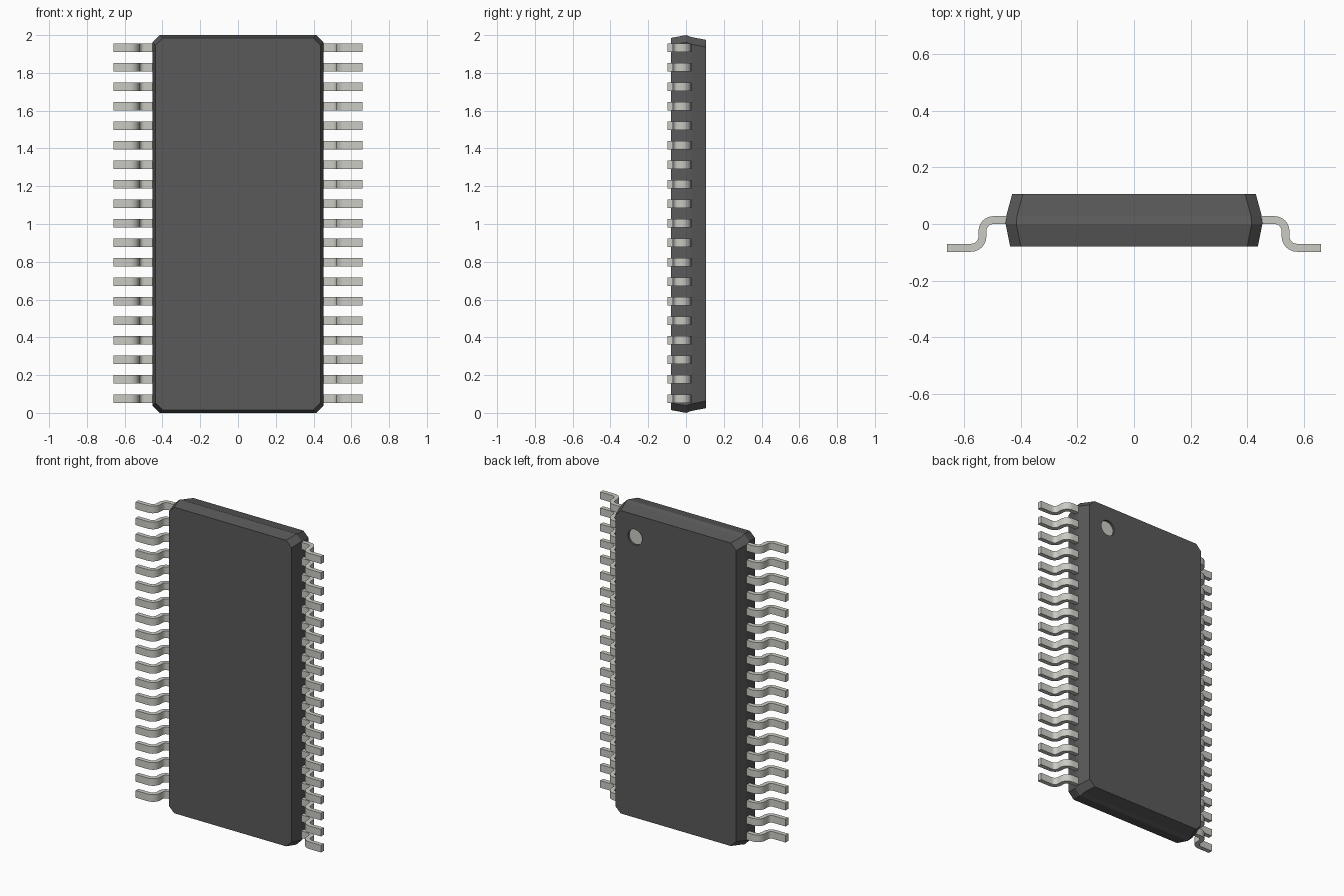
import bpy, bmesh, math
from mathutils import Matrix

if "Cube" in bpy.data.objects:
    bpy.data.objects.remove(bpy.data.objects["Cube"])


def material(name, rgb):
    m = bpy.data.materials.new(name)
    m.diffuse_color = (*rgb, 1)
    m.use_nodes = True
    m.node_tree.nodes["Principled BSDF"].inputs["Base Color"].default_value = m.diffuse_color
    return m


def make(name, bm, mat):
    bmesh.ops.recalc_face_normals(bm, faces=bm.faces)
    me = bpy.data.meshes.new(name)
    bm.to_mesh(me)
    bm.free()
    ob = bpy.data.objects.new(name, me)
    bpy.context.collection.objects.link(ob)
    if mat:
        me.materials.append(mat)
    return ob


def disc(name, y0, y1, radius, mat):
    bm = bmesh.new()
    place = Matrix.Translation((0.29, (y0 + y1) / 2, 1.83)) @ Matrix.Rotation(math.pi / 2, 4, 'X')
    bmesh.ops.create_cone(bm, cap_ends=True, segments=32, radius1=radius,
                          radius2=radius, depth=y1 - y0, matrix=place)
    return make(name, bm, mat)


def smooth(ob, degrees):
    bpy.ops.object.select_all(action='DESELECT')
    ob.select_set(True)
    bpy.context.view_layer.objects.active = ob
    bpy.ops.object.shade_smooth_by_angle(angle=math.radians(degrees))


plastic = material("dark_plastic", (0.1, 0.1, 0.1))
metal = material("tinned_metal", (0.6, 0.6, 0.56))

# Moulded body: chamfered rectangles lofted from front to back (y, side inset, end inset)
bm = bmesh.new()
rings = []
for y, ix, iz in [(-0.08, 0.018, 0.015), (0.0, 0.002, 0.0),
                  (0.028, 0.004, 0.01), (0.105, 0.025, 0.025)]:
    hx, hz, c = 0.455 - ix, 1.0 - iz, 0.038
    quarter = [(hx, hz - c), (hx - c, hz)]
    pts = (quarter + [(-x, z) for x, z in reversed(quarter)]
           + [(-x, -z) for x, z in quarter] + [(x, -z) for x, z in reversed(quarter)])
    rings.append([bm.verts.new((x, y, z + 1)) for x, z in pts])
for a, b in zip(rings, rings[1:]):
    for i in range(8):
        j = (i + 1) % 8
        bm.faces.new((a[i], a[j], b[j], b[i]))
bm.faces.new(rings[0])
bm.faces.new(rings[-1])
body = make("body", bm, plastic)

# Recessed orientation dot on the back
cutter = disc("dot_cutter", 0.09, 0.15, 0.05, None)
cut = body.modifiers.new("dot_recess", 'BOOLEAN')
cut.object = cutter
cut.operation = 'DIFFERENCE'
cut.solver = 'EXACT'
bpy.context.view_layer.objects.active = body
bpy.ops.object.modifier_apply(modifier=cut.name)
bpy.data.objects.remove(cutter)
disc("orientation_dot", 0.085, 0.092, 0.0495, metal)


# Gull-wing pin: bent strip profile in the xy plane, extruded along z
def arc(cx, cy, r, a0, a1, n=6):
    angles = [math.radians(a0 + (a1 - a0) * i / n) for i in range(n + 1)]
    return [(cx + r * math.cos(a), cy + r * math.sin(a)) for a in angles]


outer = [(0.43, 0.028)] + arc(0.495, -0.026, 0.054, 90, 0) + arc(0.575, -0.044, 0.026, 180, 270) + [(0.66, -0.07)]
inner = [(0.43, 0.0)] + arc(0.495, -0.026, 0.026, 90, 0) + arc(0.575, -0.044, 0.054, 180, 270) + [(0.66, -0.098)]
count, pitch, width = 19, 0.1032, 0.046
z0 = 1.004 - pitch * (count - 1) / 2 - width / 2
bm = bmesh.new()
strips = [[bm.verts.new((x, y, z)) for x, y in line]
          for line, z in ((outer, z0), (outer, z0 + width), (inner, z0 + width), (inner, z0))]
for k in range(4):
    a, b = strips[k], strips[(k + 1) % 4]
    for i in range(len(a) - 1):
        bm.faces.new((a[i], a[i + 1], b[i + 1], b[i]))
for end in (0, -1):
    bm.faces.new([s[end] for s in strips])
pins = make("pins", bm, metal)
smooth(pins, 30)

# Repeat the pin up the side and mirror to the other side
row = pins.modifiers.new("row", 'ARRAY')
row.count = count
row.use_relative_offset = False
row.use_constant_offset = True
row.constant_offset_displace = (0, 0, pitch)
mirror = pins.modifiers.new("both_sides", 'MIRROR')
mirror.use_axis[0] = True
